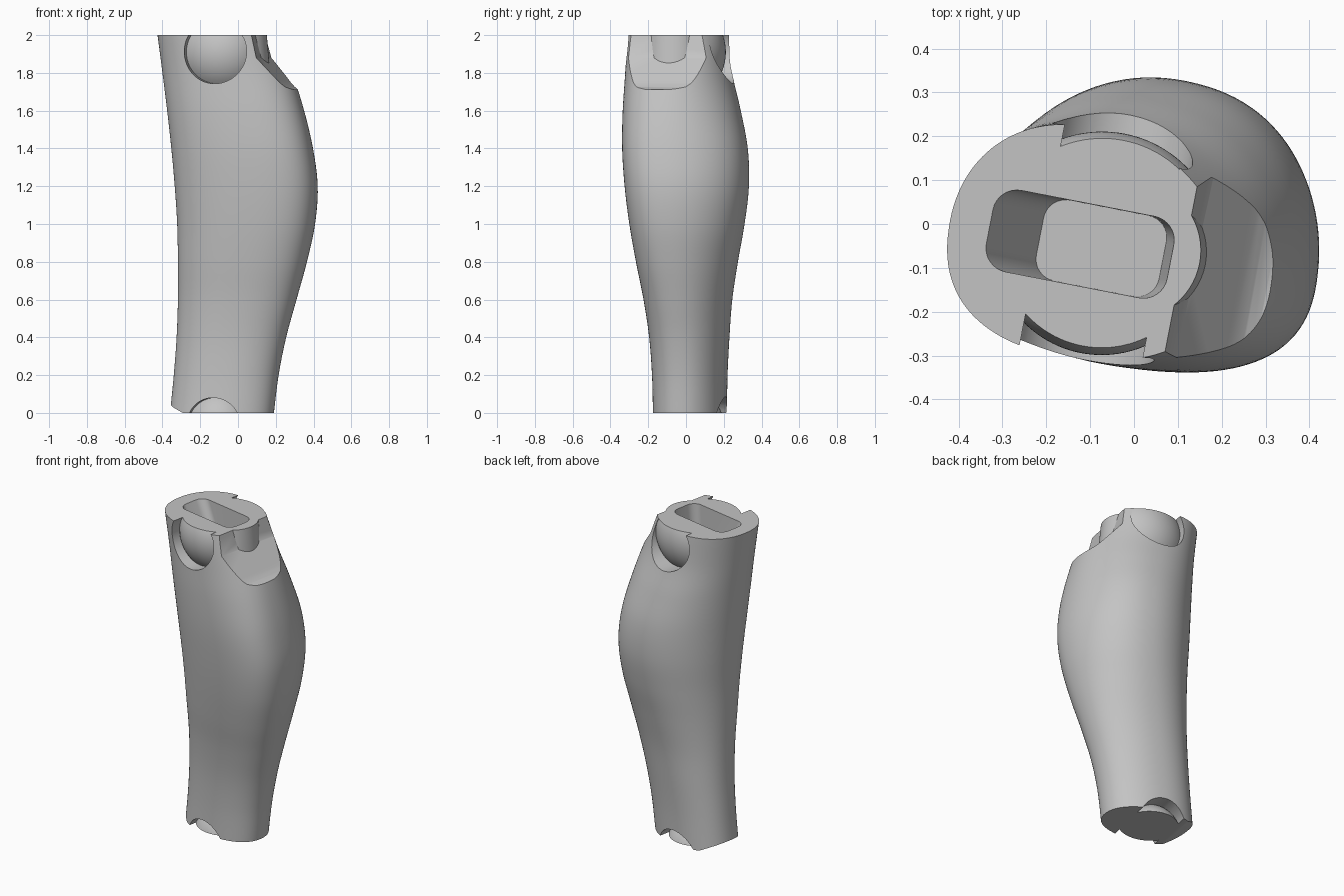
import bpy, bmesh, math
from mathutils import Matrix, Vector

cube = bpy.data.objects.get("Cube")
if cube:
    bpy.data.objects.remove(cube)

TURN = Matrix.Rotation(math.radians(-11), 4, 'Z')  # shell's own axes

grey = bpy.data.materials.new("matte_grey")
grey.use_nodes = True
grey.diffuse_color = (0.55, 0.55, 0.55, 1)
grey.node_tree.nodes["Principled BSDF"].inputs["Base Color"].default_value = (0.55, 0.55, 0.55, 1)


def finish(bm, name, turn=True):
    bmesh.ops.recalc_face_normals(bm, faces=bm.faces)
    if turn:
        bm.transform(TURN)
    mesh = bpy.data.meshes.new(name)
    bm.to_mesh(mesh)
    bm.free()
    mesh.materials.append(grey)
    ob = bpy.data.objects.new(name, mesh)
    bpy.context.collection.objects.link(ob)
    return ob


def loft(rings, name, turn=True):
    """Skin a list of closed rings and cap both ends."""
    bm = bmesh.new()
    rows = [[bm.verts.new(p) for p in ring] for ring in rings]
    n = len(rows[0])
    for a, b in zip(rows, rows[1:]):
        for i in range(n):
            j = (i + 1) % n
            bm.faces.new((a[i], a[j], b[j], b[i]))
    bm.faces.new(rows[0])
    bm.faces.new(rows[-1])
    return finish(bm, name, turn)


def combine(body, tool, operation):
    bpy.context.view_layer.objects.active = body
    mod = body.modifiers.new("combine", 'BOOLEAN')
    mod.operation = operation
    mod.solver = 'EXACT'
    mod.object = tool
    bpy.ops.object.modifier_apply(modifier=mod.name)
    bpy.data.objects.remove(tool)


def section(z, x0, x1, y0, y1, lean_x, lean_y, n=112):
    """Rounded section, turned, made fuller to the front left, fitted to its extents."""
    pts = []
    for i in range(n):
        t = 2 * math.pi * i / n
        c, s = math.cos(t), math.sin(t)
        p = Vector((math.copysign(abs(c) ** 0.91, c) * (x1 - x0),
                    math.copysign(abs(s) ** 0.91, s) * (y1 - y0), 0))
        p = TURN @ p
        p.x -= 0.05 * p.y
        pts.append(p)
    mx, my = max(p.x for p in pts), max(p.y for p in pts)
    ring = []
    for p in pts:
        u, v = p.x / mx, p.y / my
        u, v = u + lean_x * (1 - u * u), v - lean_y * (1 - v * v)
        ring.append(((x0 + x1 + u * (x1 - x0)) / 2, (y0 + y1 + v * (y1 - y0)) / 2, z))
    return ring


def smooth_rows(rows, steps):
    out = []
    for k in range(len(rows) - 1):
        a, b, c, d = (rows[min(max(k + o, 0), len(rows) - 1)] for o in (-1, 0, 1, 2))
        for s in range(steps):
            t = s / steps
            out.append([0.5 * (2 * q + (r - p) * t + (2 * p - 5 * q + 4 * r - w) * t * t
                               + (3 * q - p - 3 * r + w) * t ** 3)
                        for p, q, r, w in zip(a, b, c, d)])
    return out + [list(rows[-1])]


# Calf shell: height, x and y extents, then fullness to the left and front
EXTENTS = [
    (0.0, -0.36, 0.19, -0.175, 0.217, 0, 0.05),
    (0.2, -0.34, 0.215, -0.18, 0.22, 0, 0.05),
    (0.4, -0.325, 0.255, -0.195, 0.23, 0.02, 0.07),
    (0.6, -0.318, 0.31, -0.225, 0.245, 0.05, 0.09),
    (0.8, -0.318, 0.365, -0.265, 0.275, 0.09, 0.12),
    (1.0, -0.322, 0.408, -0.30, 0.31, 0.13, 0.14),
    (1.2, -0.335, 0.422, -0.325, 0.333, 0.15, 0.15),
    (1.4, -0.353, 0.397, -0.338, 0.327, 0.15, 0.15),
    (1.6, -0.375, 0.35, -0.335, 0.29, 0.10, 0.14),
    (1.8, -0.40, 0.287, -0.322, 0.245, 0.04, 0.12),
    (2.0, -0.426, 0.205, -0.312, 0.227, 0, 0.11),
]
shell = loft([section(*row) for row in smooth_rows(EXTENTS, 6)], "calf_shell", turn=False)


def prism(profile, name, half=0.8):
    """Extrude a side profile across the shell."""
    return loft([[(u, v, z) for u, z in profile] for v in (-half, half)], name)


def post(u, v, z0, z1, r0, r1, name):
    def circle(z, r):
        return [(u + r * math.cos(k * math.pi / 32), v + r * math.sin(k * math.pi / 32), z)
                for k in range(64)]
    return loft([circle(z0, r0), circle(z1, r1)], name)


def domed_pocket(u, z, radius, side, apex, dome):
    """Round recess from the front or back that leaves a domed pad inside."""
    profile = [(0.002, 0.7), (radius, 0.7)]
    for k in range(13):
        r = max(radius * (1 - k / 12), 0.002)
        profile.append((r, apex - dome + math.sqrt(dome ** 2 - r ** 2)))
    rings = [[(u + r * math.cos(i * math.pi / 36), side * v, z + r * math.sin(i * math.pi / 36))
              for i in range(72)] for r, v in profile]
    return loft(rings, "pocket_cutter")


# Knee notch on the left side, with a rounded column in its wall
notch = prism([(0.122, 2.1), (0.125, 2.0), (0.153, 1.88), (0.27, 1.748), (0.295, 1.726),
               (0.325, 1.713), (0.7, 1.70), (0.7, 2.1)], "notch_cutter")
combine(shell, notch, 'DIFFERENCE')
combine(shell, post(0.006, -0.06, 1.7, 2.0, 0.185, 0.158, "knee_column"), 'UNION')

# Knee and ankle pockets, front and back
for pocket in [
    (-0.063, 1.91, 0.167, -1, 0.312, 0.25),
    (-0.06, 1.91, 0.165, 1, 0.198, 0.27),
    (-0.10, -0.065, 0.145, -1, 0.18, 0.20),
    (-0.10, -0.065, 0.15, 1, 0.182, 0.18),
]:
    combine(shell, domed_pocket(*pocket), 'DIFFERENCE')

# Sloped heel edge under the right side
combine(shell, prism([(-0.6, 0.16), (-0.17, -0.048), (-0.6, -0.048)], "heel_cutter"), 'DIFFERENCE')


def rounded_rect(u0, u1, v0, v1, r, z):
    corners = [(u1 - r, v1 - r), (u0 + r, v1 - r), (u0 + r, v0 + r), (u1 - r, v0 + r)]
    return [(cu + r * math.cos((q + k / 8) * math.pi / 2),
             cv + r * math.sin((q + k / 8) * math.pi / 2), z)
            for q, (cu, cv) in enumerate(corners) for k in range(9)]


# Slanted socket in the top face
socket = loft([rounded_rect(-0.205, 0.08, -0.162, 0.025, 0.05, 1.75),
               rounded_rect(-0.322, 0.098, -0.163, 0.026, 0.055, 2.0),
               rounded_rect(-0.322, 0.098, -0.163, 0.026, 0.055, 2.1)], "socket_cutter")
combine(shell, socket, 'DIFFERENCE')

# Smooth shading with crisp cut edges
bpy.ops.object.select_all(action='DESELECT')
shell.select_set(True)
bpy.context.view_layer.objects.active = shell
bpy.ops.object.shade_smooth_by_angle(angle=math.radians(30))
